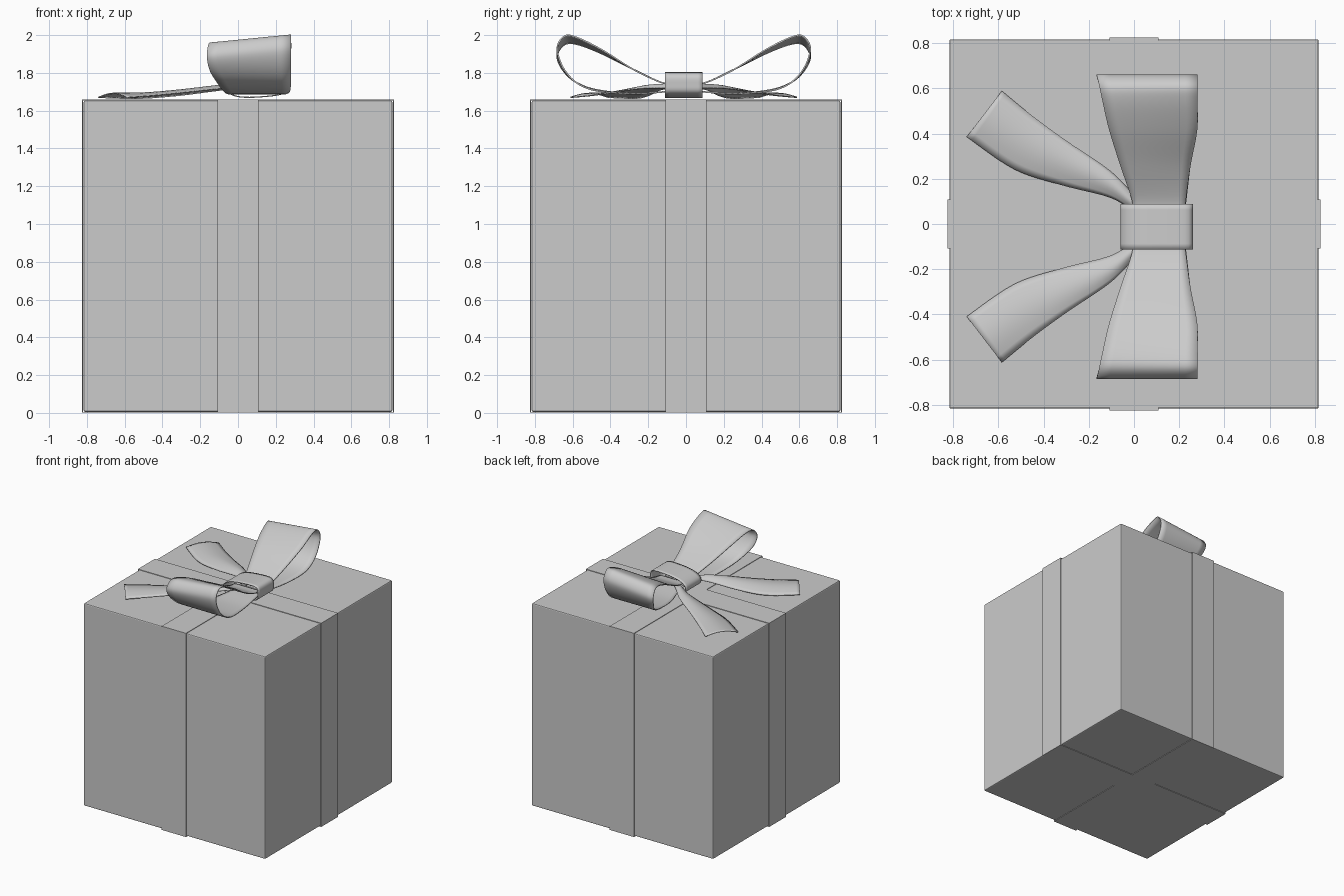
import bpy, bmesh, math
from mathutils import Vector

if "Cube" in bpy.data.objects:
    bpy.data.objects.remove(bpy.data.objects["Cube"])

BOW_Y = -0.012  # the bow sits slightly towards the front


def spline(pts, steps, closed):
    """Catmull-Rom samples through the points."""
    n, out = len(pts), []
    get = (lambda i: pts[i % n]) if closed else (lambda i: pts[max(0, min(n - 1, i))])
    for i in range(n if closed else n - 1):
        a, b, c, d = (get(i + k) for k in (-1, 0, 1, 2))
        for k in range(steps):
            t = k / steps
            out.append(0.5 * (2 * b + (c - a) * t + (2 * a - 5 * b + 4 * c - d) * t * t
                              + (3 * b - a - 3 * c + d) * t ** 3))
    return out if closed else out + [pts[-1]]


def ribbon(name, edge_a, edge_b, steps=6, across=8, bulge=0.0, closed=False,
           thick=0.006, offset=0.0, smooth=True):
    """Cloth strip stretched between two edge paths."""
    ea, eb = [Vector(p) for p in edge_a], [Vector(p) for p in edge_b]
    if steps > 1:
        ea, eb = spline(ea, steps, closed), spline(eb, steps, closed)
    bm = bmesh.new()
    rows = []
    for a, b in zip(ea, eb):
        rows.append([bm.verts.new(a.lerp(b, j / across)
                                  + Vector((0, 0, bulge * math.sin(math.pi * j / across))))
                     for j in range(across + 1)])
    for i in range(len(rows) if closed else len(rows) - 1):
        r, s = rows[i], rows[(i + 1) % len(rows)]
        for j in range(across):
            bm.faces.new((r[j], r[j + 1], s[j + 1], s[j]))
    bmesh.ops.recalc_face_normals(bm, faces=bm.faces)
    me = bpy.data.meshes.new(name)
    bm.to_mesh(me)
    bm.free()
    ob = bpy.data.objects.new(name, me)
    bpy.context.collection.objects.link(ob)
    mod = ob.modifiers.new("thickness", 'SOLIDIFY')
    mod.thickness, mod.offset = thick, offset
    if smooth:
        me.polygons.foreach_set("use_smooth", [True] * len(me.polygons))
    return ob


# Box
bpy.ops.mesh.primitive_cube_add(size=1, location=(0, 0, 0.83))
box = bpy.context.object
box.name = "gift_box"
box.scale = (1.634, 1.634, 1.648)
bpy.ops.object.transform_apply(location=False, rotation=False, scale=True)
bev = box.modifiers.new("soft_edges", 'BEVEL')
bev.width, bev.segments = 0.008, 2

# Flat bands wrapped around the box both ways
R, W = 0.823, 0.109
ring = [(-R, 0.003), (R, 0.003), (R, 1.657), (-R, 1.657)]
ribbon("band_front_back", [(-W, u, z) for u, z in ring], [(W, u, z) for u, z in ring],
       steps=1, across=1, closed=True, smooth=False)
ribbon("band_left_right", [(u, -W, z) for u, z in ring], [(u, W, z) for u, z in ring],
       steps=1, across=1, closed=True, smooth=False)

# Bow loop stations: left x, right x, distance from knot, left z, right z
loop = [(0.00, 0.22, 0.03, 1.735, 1.735), (-0.01, 0.23, 0.12, 1.75, 1.75),
        (-0.06, 0.25, 0.27, 1.82, 1.82), (-0.11, 0.28, 0.43, 1.90, 1.92),
        (-0.14, 0.28, 0.56, 1.95, 1.985), (-0.155, 0.28, 0.63, 1.95, 1.995),
        (-0.165, 0.28, 0.67, 1.89, 1.93), (-0.15, 0.28, 0.64, 1.815, 1.83),
        (-0.11, 0.28, 0.57, 1.75, 1.75), (-0.08, 0.275, 0.46, 1.71, 1.705),
        (-0.05, 0.25, 0.27, 1.69, 1.69), (0.00, 0.23, 0.10, 1.70, 1.70),
        (0.00, 0.22, 0.03, 1.705, 1.705)]

# Tail edges: outer and inner
tail_out = [(0.10, 0.04, 1.715), (0.00, 0.14, 1.72), (-0.11, 0.25, 1.715),
            (-0.30, 0.38, 1.695), (-0.45, 0.49, 1.68), (-0.585, 0.60, 1.67)]
tail_in = [(0.06, 0.03, 1.71), (-0.03, 0.09, 1.715), (-0.12, 0.135, 1.705),
           (-0.32, 0.185, 1.68), (-0.53, 0.255, 1.665), (-0.74, 0.398, 1.67)]

for side, s in (("back", 1), ("front", -1)):
    ribbon("bow_loop_" + side,
           [(a, BOW_Y + s * y, za) for a, b, y, za, zb in loop],
           [(b, BOW_Y + s * y, zb) for a, b, y, za, zb in loop], thick=0.008)
    ribbon("bow_tail_" + side,
           [(x, BOW_Y + s * y, z) for x, y, z in tail_out],
           [(x, BOW_Y + s * y, z) for x, y, z in tail_in], bulge=0.022)

# Knot wrapped round the middle of the bow
knot = [(-0.05, 1.70), (-0.05, 1.745), (0.01, 1.78), (0.12, 1.797), (0.24, 1.795),
        (0.258, 1.74), (0.235, 1.69), (0.10, 1.672), (0.00, 1.675)]
ribbon("bow_knot", [(x, BOW_Y - 0.1, z) for x, z in knot],
       [(x, BOW_Y + 0.1, z) for x, z in knot], closed=True)
